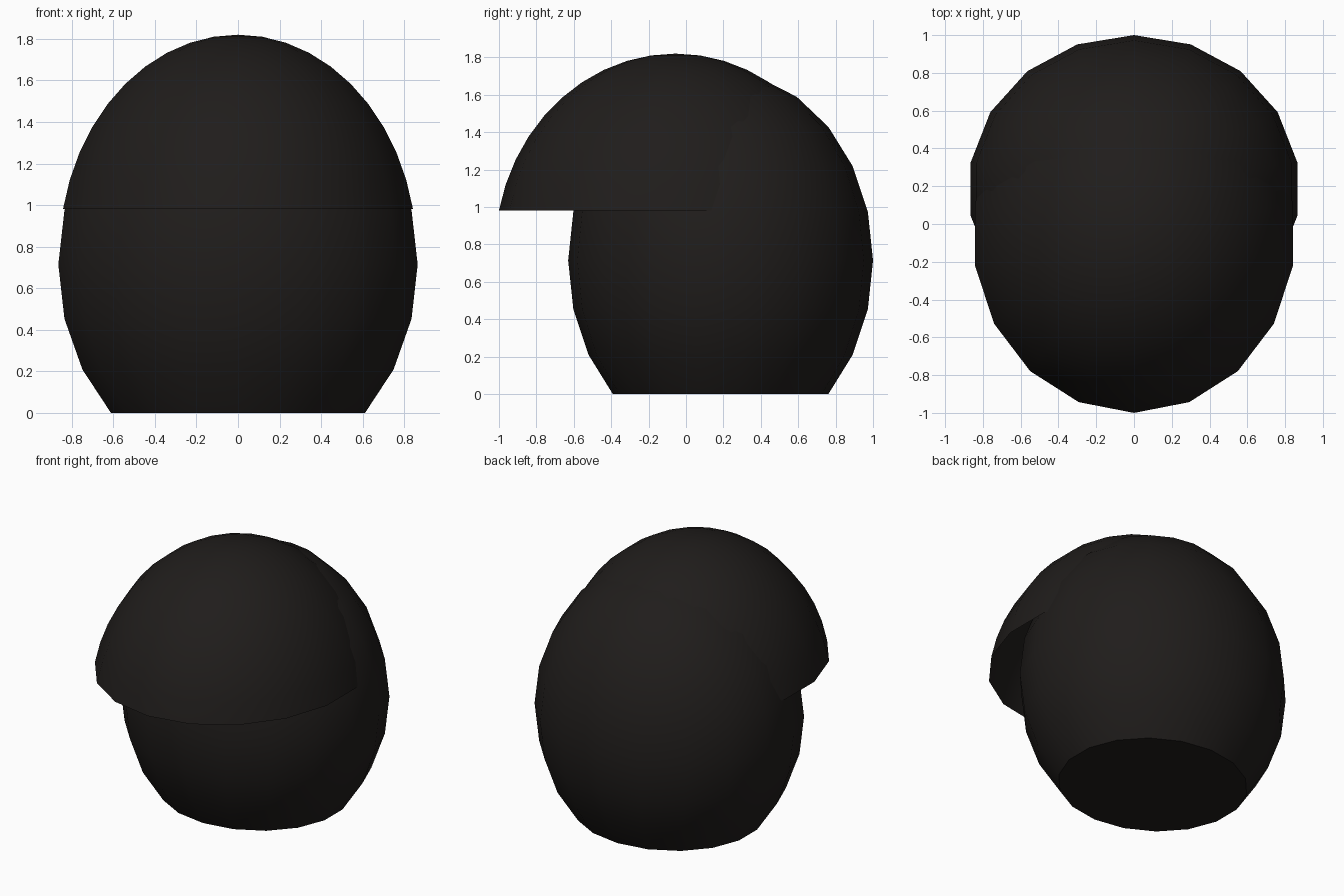
import bpy, bmesh
from math import sin, cos, radians

if "Cube" in bpy.data.objects:
    bpy.data.objects.remove(bpy.data.objects["Cube"])

SEGMENTS = 18

dark = bpy.data.materials.new("dark_brown")
dark.diffuse_color = (0.014, 0.012, 0.011, 1)
dark.use_nodes = True
dark.node_tree.nodes["Principled BSDF"].inputs["Base Color"].default_value = dark.diffuse_color


def ellipsoid_part(name, centre, radii, angles, close_base):
    """Stack of elliptical rings at polar angles (from the top), joined at a top pole."""
    bm = bmesh.new()
    cx, cy, cz = centre
    rx, ry, rz = radii
    pole = bm.verts.new((cx, cy, cz + rz))
    rings = []
    for a in angles:
        t = radians(a)
        rings.append([bm.verts.new((cx + rx * sin(t) * cos(radians(-90 + 360 * i / SEGMENTS)),
                                    cy + ry * sin(t) * sin(radians(-90 + 360 * i / SEGMENTS)),
                                    cz + rz * cos(t))) for i in range(SEGMENTS)])
    for i in range(SEGMENTS):
        j = (i + 1) % SEGMENTS
        bm.faces.new((pole, rings[0][i], rings[0][j]))
        for up, low in zip(rings, rings[1:]):
            bm.faces.new((up[i], low[i], low[j], up[j]))
    if close_base:
        bm.faces.new(rings[-1][::-1])
    bm.normal_update()
    mesh = bpy.data.meshes.new(name)
    bm.to_mesh(mesh)
    bm.free()
    mesh.materials.append(dark)
    obj = bpy.data.objects.new(name, mesh)
    bpy.context.collection.objects.link(obj)
    bpy.ops.object.select_all(action='DESELECT')
    obj.select_set(True)
    bpy.context.view_layer.objects.active = obj
    bpy.ops.object.shade_smooth_by_angle(angle=radians(30))
    return obj


# Main rounded body, cut flat on the ground
ellipsoid_part("body", (0, 0.185, 0.714), (0.878, 0.815, 1.01),
               [15 * k for k in range(1, 10)], True)

# Open dome overhanging the front
ellipsoid_part("front_dome", (0, -0.056, 0.762), (0.855 / sin(radians(78)), 0.944 / sin(radians(78)), 1.058),
               [7.8 * k for k in range(1, 11)], False)
